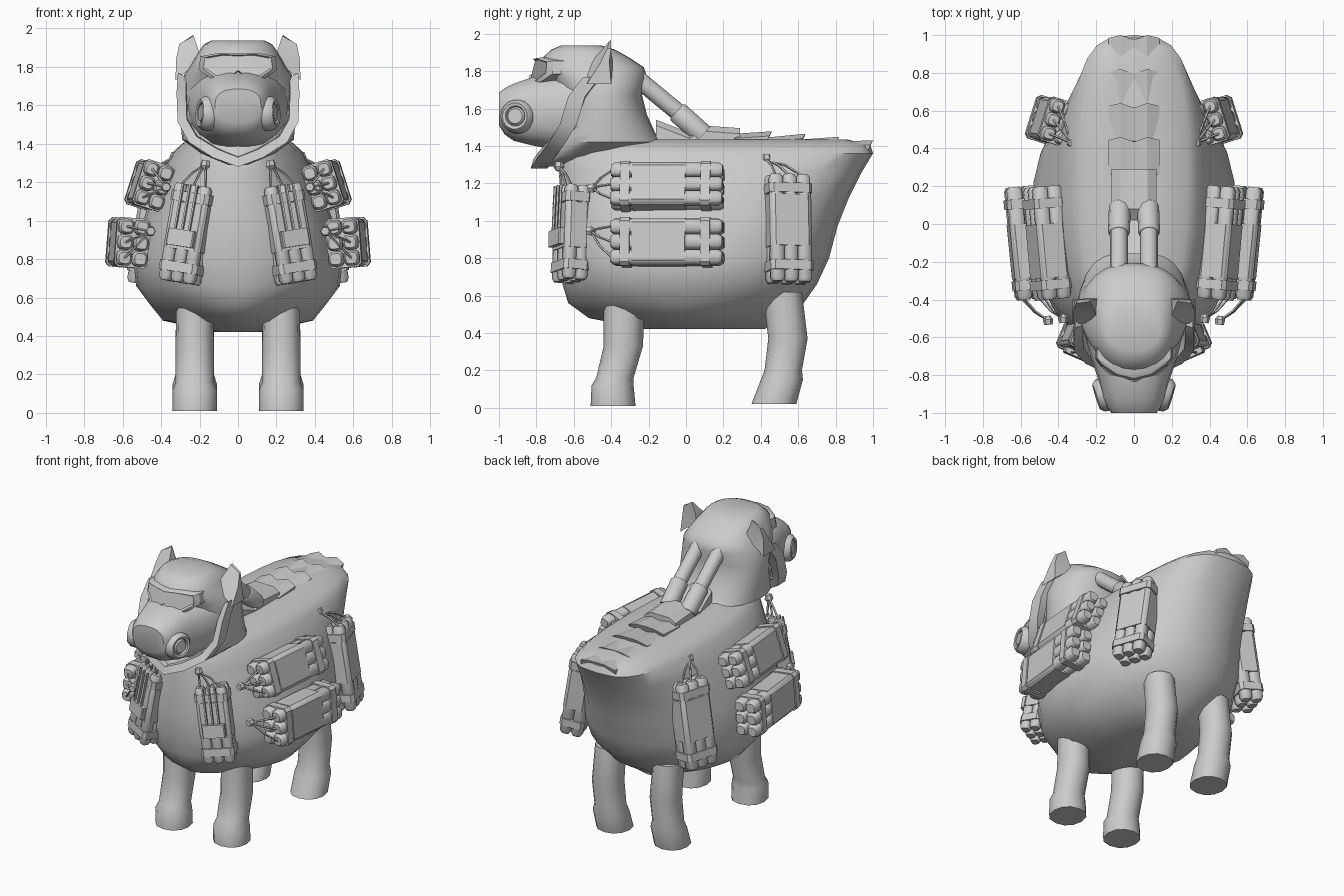
import bpy, bmesh, math
from mathutils import Vector, Matrix

grey = bpy.data.materials.new("plain grey")
grey.diffuse_color = (0.6, 0.6, 0.6, 1)


def finish(name, bm, mirror=True, angle=40):
    bmesh.ops.recalc_face_normals(bm, faces=bm.faces)
    me = bpy.data.meshes.new(name)
    bm.to_mesh(me)
    bm.free()
    ob = bpy.data.objects.new(name, me)
    bpy.context.collection.objects.link(ob)
    me.materials.append(grey)
    bpy.ops.object.select_all(action='DESELECT')
    ob.select_set(True)
    bpy.context.view_layer.objects.active = ob
    bpy.ops.object.shade_smooth_by_angle(angle=math.radians(angle))
    if mirror:
        ob.modifiers.new("mirror", 'MIRROR').use_mirror_merge = False
    return ob


def loft(bm, rings):
    rows = [[bm.verts.new(p) for p in r] for r in rings]
    n = len(rows[0])
    for a, b in zip(rows, rows[1:]):
        for i in range(n):
            bm.faces.new((a[i], a[(i + 1) % n], b[(i + 1) % n], b[i]))
    bm.faces.new(rows[0])
    bm.faces.new(rows[-1])


def oval(n, a, b, front=2.0, back=None):
    """Superellipse points; the two halves may differ in squareness."""
    pts = []
    for i in range(n):
        t = 2 * math.pi * i / n
        c, s = math.cos(t), math.sin(t)
        p = back if back and s > 0 else front
        pts.append((a * math.copysign(abs(c) ** (2 / p), c),
                    b * math.copysign(abs(s) ** (2 / p), s)))
    return pts


def level_loft(name, levels, n, mirror=False, cx=0):
    """Stack of ovals: z, front y, back y, half width, front and back squareness."""
    bm = bmesh.new()
    loft(bm, [[(cx + x, (f + k) / 2 + y, z) for x, y in oval(n, w, (k - f) / 2, *(sq or (2.2,)))]
              for z, f, k, w, *sq in levels])
    return finish(name, bm, mirror)


def lathe(bm, p, q, profile, n=12):
    """Turned shape from p to q; profile holds (fraction, radius)."""
    p, q = Vector(p), Vector(q)
    m = (q - p).to_track_quat('Z', 'Y').to_matrix()
    loft(bm, [[p.lerp(q, f) + m @ Vector((x, y, 0)) for x, y in oval(n, r, r)]
              for f, r in profile])


# body
level_loft("body", [
    (0.42, -0.22, 0.42, 0.12), (0.48, -0.52, 0.50, 0.39, 1.55, 1.8),
    (0.56, -0.63, 0.63, 0.455, 1.75, 1.9),
    (0.66, -0.66, 0.70, 0.53, 2.1, 2.15), (0.80, -0.68, 0.765, 0.545, 2.2, 2.15),
    (0.97, -0.69, 0.81, 0.505, 2.2, 2.2), (1.12, -0.68, 0.87, 0.45, 2.2, 2.4),
    (1.26, -0.67, 0.94, 0.39, 2.2, 2.7), (1.36, -0.66, 1.0, 0.335, 2.2, 3.1),
    (1.405, -0.62, 0.985, 0.285, 2.2, 3), (1.435, -0.50, 0.86, 0.15, 2.2, 3)], 28)

# legs
level_loft("front_leg", [
    (0.01, -0.51, -0.27, 0.115), (0.12, -0.505, -0.28, 0.115), (0.16, -0.48, -0.28, 0.10),
    (0.33, -0.44, -0.23, 0.10), (0.62, -0.44, -0.22, 0.095)], 12, True, 0.225)
level_loft("rear_leg", [
    (0.02, 0.35, 0.59, 0.115), (0.15, 0.40, 0.625, 0.115), (0.20, 0.42, 0.62, 0.10),
    (0.37, 0.44, 0.65, 0.10), (0.62, 0.41, 0.62, 0.095)], 12, True, 0.225)

# hood over neck and skull
level_loft("hood", [
    (1.29, -0.79, -0.68, 0.05), (1.35, -0.77, -0.30, 0.19), (1.42, -0.72, -0.13, 0.29),
    (1.47, -0.69, -0.165, 0.295), (1.57, -0.66, -0.21, 0.30), (1.67, -0.66, -0.235, 0.30),
    (1.76, -0.74, -0.205, 0.28, 2.2, 2.3), (1.82, -0.79, -0.225, 0.238, 2.2, 2.6),
    (1.87, -0.77, -0.30, 0.21, 2.2, 2.6), (1.915, -0.72, -0.38, 0.18, 2.2, 2.6),
    (1.936, -0.67, -0.45, 0.14)], 24)

# muzzle mask: y, bottom, top, half width
bm = bmesh.new()
loft(bm, [[(x, y, (b + t) / 2 + z) for x, z in oval(18, w, (t - b) / 2, 2.6)]
          for y, b, t, w in [(-1.0, 1.51, 1.685, 0.12), (-0.97, 1.46, 1.71, 0.145),
                             (-0.92, 1.425, 1.735, 0.168), (-0.82, 1.40, 1.77, 0.19),
                             (-0.72, 1.38, 1.785, 0.225), (-0.58, 1.40, 1.79, 0.26)]])
finish("muzzle_mask", bm, False)

# raised hood rim from temple to chin
bm = bmesh.new()
rim = [(0.295, -0.52, 1.76), (0.30, -0.60, 1.66), (0.295, -0.645, 1.52),
       (0.24, -0.71, 1.42), (0.12, -0.77, 1.345), (0, -0.80, 1.30)]
rings = []
for x, y, z in rim:
    d = Vector((x, 0, z - 1.6)).normalized()
    c = Vector((x, y, z))
    rings.append([c + d * 0.02 + Vector((0, -0.03, 0)), c + d * 0.02 + Vector((0, 0.06, 0)),
                  c - d * 0.035 + Vector((0, 0.06, 0)), c - d * 0.03 + Vector((0, -0.015, 0))])
loft(bm, rings)
finish("hood_rim", bm)

# mask filters
bm = bmesh.new()
lathe(bm, (0.12, -0.89, 1.555), (0.20, -0.915, 1.56),
      [(0, 0.085), (0.35, 0.092), (0.75, 0.088), (1, 0.07), (0.95, 0.055), (0.8, 0.05),
       (0.95, 0.04)], 18)
finish("filter", bm)

# goggles wrapped around the brow
half = [(0, 1.775), (0.05, 1.74), (0.14, 1.74), (0.205, 1.785), (0.195, 1.855), (0.10, 1.872)]
outline = half + [(0, 1.868)] + [(-x, z) for x, z in reversed(half[1:])]
bm = bmesh.new()
loft(bm, [[(x * s, dy + 2.6 * (x * s) ** 2 + 0.2 * (z - 1.8), 1.81 + (z - 1.81) * s)
           for x, z in outline]
          for s, dy in [(1, -0.74), (1, -0.82), (0.88, -0.832), (0.80, -0.82)]])
finish("goggles", bm, False, 30)

# ears
bm = bmesh.new()
loft(bm, [[(0.19, -0.52, 1.84), (0.325, -0.53, 1.73), (0.325, -0.40, 1.73), (0.19, -0.39, 1.84)],
          [(0.21, -0.46, 1.90), (0.322, -0.46, 1.84), (0.315, -0.41, 1.85), (0.21, -0.40, 1.90)],
          [(0.23, -0.41, 1.96), (0.305, -0.42, 1.92), (0.30, -0.40, 1.92), (0.235, -0.40, 1.965)]])
finish("ear", bm, True, 30)

# breathing hoses with end sleeves
bm = bmesh.new()
lathe(bm, (0.08, -0.29, 1.785), (0.08, 0.03, 1.52), [(0, 0.047), (1, 0.047)])
lathe(bm, (0.08, -0.05, 1.585), (0.075, 0.09, 1.46), [(0, 0.05), (0.05, 0.058), (1, 0.058)])
finish("hose", bm)

# pack where the hoses end
bm = bmesh.new()
loft(bm, [[(-w, y, 1.39), (-w, y, z - 0.03), (-w * 0.6, y, z), (w * 0.6, y, z),
           (w, y, z - 0.03), (w, y, 1.39)]
          for y, z, w in [(-0.16, 1.54, 0.09), (0.02, 1.47, 0.12), (0.08, 1.51, 0.12),
                          (0.29, 1.495, 0.12)]])
finish("hose_pack", bm, False, 25)

# overlapping spine plates with notched rear edges
for i, (y0, y1, z0, z1) in enumerate([(0.26, 0.46, 1.465, 1.478), (0.43, 0.64, 1.445, 1.465),
                                      (0.61, 0.82, 1.434, 1.449), (0.79, 1.0, 1.422, 1.43)]):
    bm = bmesh.new()
    rings = []
    for y, z, notch in [(y0, z0, 0), (y1, z1, 1)]:
        top = [(x, y + notch * dy, z + dz) for x, dy, dz in
               [(-0.135, -0.015, -0.025), (-0.07, 0, 0), (0, -0.025, -0.012),
                (0.07, 0, 0), (0.135, -0.015, -0.025)]]
        rings.append(top + [(x, yy - 0.02 * notch, zz - 0.05) for x, yy, zz in reversed(top)])
    loft(bm, rings)
    finish("spine_plate", bm, False, 20)


def bundle(name, centre, axis, out, length, pitch, knob, plate=False):
    """Six strapped rods with a wrap, wires and a knob."""
    a = Vector(axis).normalized()
    o = Vector(out)
    o = (o - a * o.dot(a)).normalized()
    m = Matrix((o.cross(a), o, a)).transposed()
    c = Vector(centre)
    bm = bmesh.new()

    def at(x, y, z):
        return c + m @ Vector((x, y, z))

    def band(z0, z1, w, d, k=0.02, x0=0, y0=0):
        ring = [(w, k - d), (w, d - k), (w - k, d), (k - w, d),
                (-w, d - k), (-w, k - d), (k - w, -d), (w - k, -d)]
        loft(bm, [[at(x0 + x, y0 + y, z) for x, y in ring] for z in (z0, z1)])

    def rod(x, y, h, r):
        loft(bm, [[at(x + u, y + v, z) for u, v in oval(12, s, s, 3)]
                  for z, s in [(-h, r * 0.72), (0.02 - h, r), (h - 0.02, r), (h, r * 0.72)]])

    r, h = pitch * 0.5, length / 2
    for i in (-1, 0, 1):
        for j in (-0.5, 0.5):
            rod(i * pitch, j * pitch, h, r)
        # wires to the knob
        start = at(i * pitch, pitch * 0.5, h - 0.005)
        mid = start.lerp(Vector(knob), 0.45) + a * 0.015
        lathe(bm, start, mid, [(0, 0.007), (1, 0.007)], 5)
        lathe(bm, mid, knob, [(0, 0.007), (1, 0.007)], 5)
    w, d = pitch * 1.5, pitch
    band(-0.17 * length, 0.31 * length, w + 0.003, d + 0.003, 0.025)
    for f in (-0.35, 0.37):
        band(f * length - 0.026, f * length + 0.026, w + 0.006, d + 0.006)
    k = Vector(knob)
    lathe(bm, k - a * 0.024, k + a * 0.024, [(0, 0.014), (0.4, 0.028), (1, 0.022)], 6)
    if plate:
        band(-0.14 * length, 0.03 * length, 0.075, 0.018, 0.006, 0, d + 0.014)
        for i in (-1, 0, 1):
            lathe(bm, at(i * 0.04, d + 0.02, 0.02 * length), at(i * 0.04, d + 0.015, h),
                  [(0, 0.008), (1, 0.008)], 5)
    finish(name, bm, True, 40)


bundle("upper_side_bundle", (0.46, -0.10, 1.183), (-0.09, -1, 0), (1, -0.09, 0.32),
       0.60, 0.078, (0.375, -0.50, 1.175))
bundle("lower_side_bundle", (0.572, -0.10, 0.885), (-0.10, -1, 0), (1, -0.1, 0.08),
       0.60, 0.082, (0.455, -0.51, 0.945))
bundle("rear_bundle", (0.435, 0.545, 0.955), (-0.16, -0.02, 1), (1, 0.32, 0.17),
       0.58, 0.076, (0.33, 0.43, 1.33))
bundle("chest_bundle", (0.26, -0.615, 0.93), (-0.17, 0.03, 1), (0.42, -1, 0.08),
       0.51, 0.068, (0.17, -0.68, 1.29), True)
